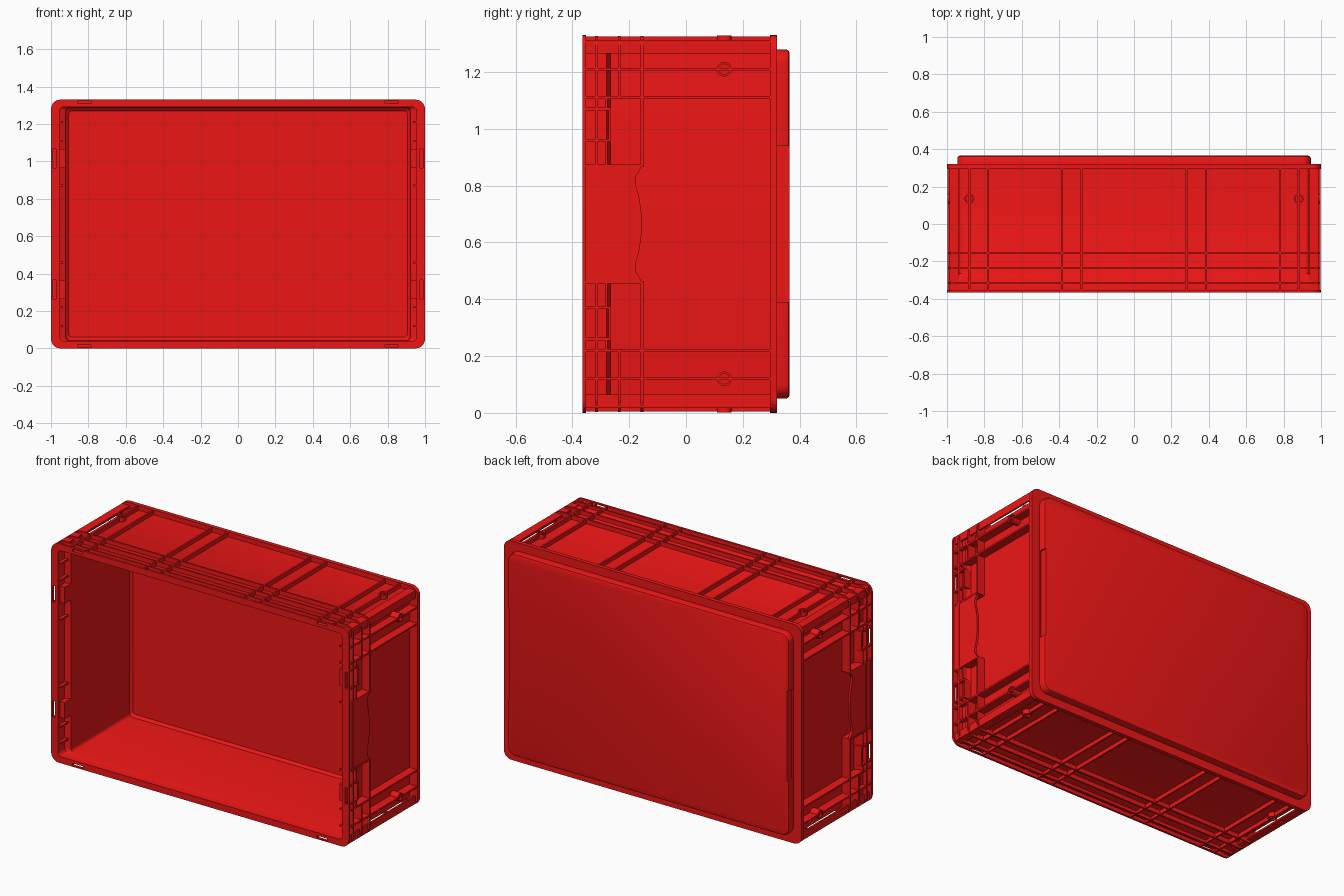
import bpy, bmesh, math
from mathutils import Matrix, Vector

if "Cube" in bpy.data.objects:
    bpy.data.objects.remove(bpy.data.objects["Cube"])

HX, HZ = 1.0, 0.665          # half width and half height of the crate
red = bpy.data.materials.new("red_plastic")
red.diffuse_color = (0.85, 0.008, 0.008, 1)
red.use_nodes = True
red.node_tree.nodes["Principled BSDF"].inputs["Base Color"].default_value = red.diffuse_color


def finish(bm, name, cutter=False):
    bmesh.ops.recalc_face_normals(bm, faces=bm.faces)
    me = bpy.data.meshes.new(name)
    bm.to_mesh(me)
    bm.free()
    ob = bpy.data.objects.new(name, me)
    ob.location.z = HZ
    bpy.context.collection.objects.link(ob)
    if cutter:
        ob.hide_render = True
        ob.display_type = 'WIRE'
        return ob
    me.materials.append(red)
    bpy.ops.object.select_all(action='DESELECT')
    ob.select_set(True)
    bpy.context.view_layer.objects.active = ob
    bpy.ops.object.shade_smooth_by_angle(angle=math.radians(30))
    return ob


def cut(ob, cutter):
    m = ob.modifiers.new("cut", 'BOOLEAN')
    m.operation = 'DIFFERENCE'
    m.solver = 'EXACT'
    m.object = cutter
    # run the cut before the smoothing modifier, if there is one
    ob.modifiers.move(len(ob.modifiers) - 1, 0)


def box(bm, x0, x1, y0, y1, z0, z1):
    size = (x1 - x0, y1 - y0, z1 - z0)
    mid = ((x0 + x1) / 2, (y0 + y1) / 2, (z0 + z1) / 2)
    bmesh.ops.create_cube(bm, size=1, matrix=Matrix.Translation(mid) @ Matrix.Diagonal((*size, 1)))


def box4(bm, x0, x1, y0, y1, z0, z1):
    for sx in (-1, 1):
        for sz in (-1, 1):
            xs, zs = sorted((sx * x0, sx * x1)), sorted((sz * z0, sz * z1))
            box(bm, *xs, y0, y1, *zs)


def loft(bm, sections, closed=False, n=6):
    """Join rounded rectangles (y, half x, half z, corner radius)."""
    loops = []
    for y, hx, hz, r in sections:
        loop = []
        for q, (sx, sz) in enumerate(((1, 1), (-1, 1), (-1, -1), (1, -1))):
            for i in range(n + 1):
                a = math.pi / 2 * (q + i / n)
                loop.append(bm.verts.new((sx * (hx - r) + r * math.cos(a), y,
                                          sz * (hz - r) + r * math.sin(a))))
        loops.append(loop)
    pairs = list(zip(loops, loops[1:])) + ([(loops[-1], loops[0])] if closed else [])
    for a, b in pairs:
        for i in range(len(a)):
            j = (i + 1) % len(a)
            bm.faces.new((a[i], a[j], b[j], b[i]))
    if not closed:
        bm.faces.new(loops[0])
        bm.faces.new(loops[-1])


def flange(bm, y0, y1, hx, hz, ix, iz):
    loft(bm, [(y0, ix, iz, 0.02), (y0, hx, hz, 0.05), (y1, hx, hz, 0.05), (y1, ix, iz, 0.02)], True)


# thin-walled open tub with a step inside the rim
bm = bmesh.new()
loft(bm, [(0.32, 0.945, 0.636, 0.03), (-0.265, 0.945, 0.636, 0.03), (-0.28, 0.972, 0.643, 0.03),
          (-0.365, 0.972, 0.643, 0.03), (-0.365, 0.955, 0.626, 0.025), (-0.30, 0.955, 0.626, 0.025),
          (-0.285, 0.922, 0.623, 0.02), (0.27, 0.919, 0.619, 0.02), (0.285, 0.905, 0.605, 0.02)])
finish(bm, "tub_shell")

# front rim with slots
bm = bmesh.new()
flange(bm, -0.365, -0.352, HX, HZ, 0.956, 0.627)
rim = finish(bm, "front_rim")
bm = bmesh.new()
box4(bm, 0.974, 0.99, -0.4, -0.33, 0.30, 0.40)
box4(bm, 0.785, 0.855, -0.4, -0.33, 0.644, 0.657)
cut(rim, finish(bm, "slot_cutter", True))

# flanges running around the walls
bm = bmesh.new()
flange(bm, -0.32, -0.309, 0.997, 0.662, 0.96, 0.63)
finish(bm, "rim_flange")
bm = bmesh.new()
flange(bm, 0.295, 0.32, HX, HZ, 0.935, 0.63)
finish(bm, "bottom_flange")
for name, y, gap in (("upper_flange", -0.24, 0.445), ("lower_flange", -0.16, 0.205)):
    bm = bmesh.new()
    flange(bm, y, y + 0.01, 0.997, 0.662, 0.935, 0.63)
    ob = finish(bm, name)
    bm = bmesh.new()
    for s in (-1, 1):
        box(bm, s * 0.99 - 0.06, s * 0.99 + 0.06, y - 0.02, y + 0.03, -gap, gap)
    cut(ob, finish(bm, name + "_cutter", True))

# ribs on the long walls
bm = bmesh.new()
for x in (0.28, 0.385, 0.78, 0.88):
    box4(bm, x - 0.005, x + 0.005, -0.36, 0.31, 0.63, 0.66)
box4(bm, 0.977, 0.987, -0.36, 0.31, 0.60, 0.648)
finish(bm, "long_wall_ribs")

# ribs on the short walls
bm = bmesh.new()
for z in (0.445, 0.545):
    box4(bm, 0.935, 0.996, -0.36, 0.31, z - 0.005, z + 0.005)
box4(bm, 0.935, 0.982, -0.36, 0.31, 0.638, 0.648)
box4(bm, 0.935, 0.996, -0.36, -0.15, 0.20, 0.21)
for z in (0.295, 0.405):
    box4(bm, 0.96, 0.996, -0.36, -0.265, z - 0.005, z + 0.005)
box4(bm, 0.935, 0.994, -0.285, -0.277, 0.205, 0.295)
box4(bm, 0.935, 0.994, -0.285, -0.277, 0.405, 0.445)
box4(bm, 0.935, 0.994, -0.273, -0.265, 0.295, 0.405)
finish(bm, "short_wall_ribs")

# latch blocks inside the rim
bm = bmesh.new()
box4(bm, 0.923, 0.965, -0.345, -0.28, 0.30, 0.40)
finish(bm, "latch_blocks")

# round hollow bosses
bm = bmesh.new()


def boss(centre, axis, height):
    rot = Vector((0, 0, 1)).rotation_difference(axis).to_matrix().to_4x4()
    m = Matrix.Translation(centre) @ rot
    rings = []
    for r, h in ((0.026, 0), (0.026, height), (0.018, height), (0.018, height - 0.012)):
        rings.append([bm.verts.new(m @ Vector((r * math.cos(i * math.pi / 8), r * math.sin(i * math.pi / 8), h)))
                      for i in range(16)])
    for a, b in zip(rings, rings[1:]):
        for i in range(16):
            bm.faces.new((a[i], a[(i + 1) % 16], b[(i + 1) % 16], b[i]))
    bm.faces.new(rings[0])
    bm.faces.new(rings[-1])


for sx in (-1, 1):
    for sz in (-1, 1):
        boss(Vector((sx * 0.88, 0.135, sz * 0.63)), Vector((0, 0, sz)), 0.033)
        boss(Vector((sx * 0.935, 0.135, sz * 0.545)), Vector((sx, 0, 0)), 0.063)
finish(bm, "wall_bosses")

# hand grips with a wavy lower edge
half = [(0.205, -0.155), (0.185, -0.165), (0.165, -0.178), (0.14, -0.178), (0.10, -0.166), (0.05, -0.158)]
edge = half + [(0, -0.155)] + [(-z, y) for z, y in reversed(half)]
for s, name in ((-1, "left_grip"), (1, "right_grip")):
    bm = bmesh.new()
    pts = edge + [(-0.205, -0.355), (0.205, -0.355)]
    f = bm.faces.new([bm.verts.new((s * 0.98, y, z)) for z, y in pts])
    r = bmesh.ops.extrude_face_region(bm, geom=[f])
    bmesh.ops.translate(bm, vec=(s * 0.014, 0, 0), verts=[v for v in r["geom"] if isinstance(v, bmesh.types.BMVert)])
    finish(bm, name)

# raised base plate, notched along both short edges
bm = bmesh.new()
loft(bm, [(0.31, 0.945, 0.615, 0.05), (0.352, 0.945, 0.615, 0.05), (0.361, 0.941, 0.611, 0.048),
          (0.365, 0.932, 0.602, 0.045)])
base = finish(bm, "base_plate")
bm = bmesh.new()
for s in (-1, 1):
    box(bm, s * 0.96 - 0.025, s * 0.96 + 0.025, 0.321, 0.4, -0.275, 0.275)
cut(base, finish(bm, "base_notch_cutter", True))
